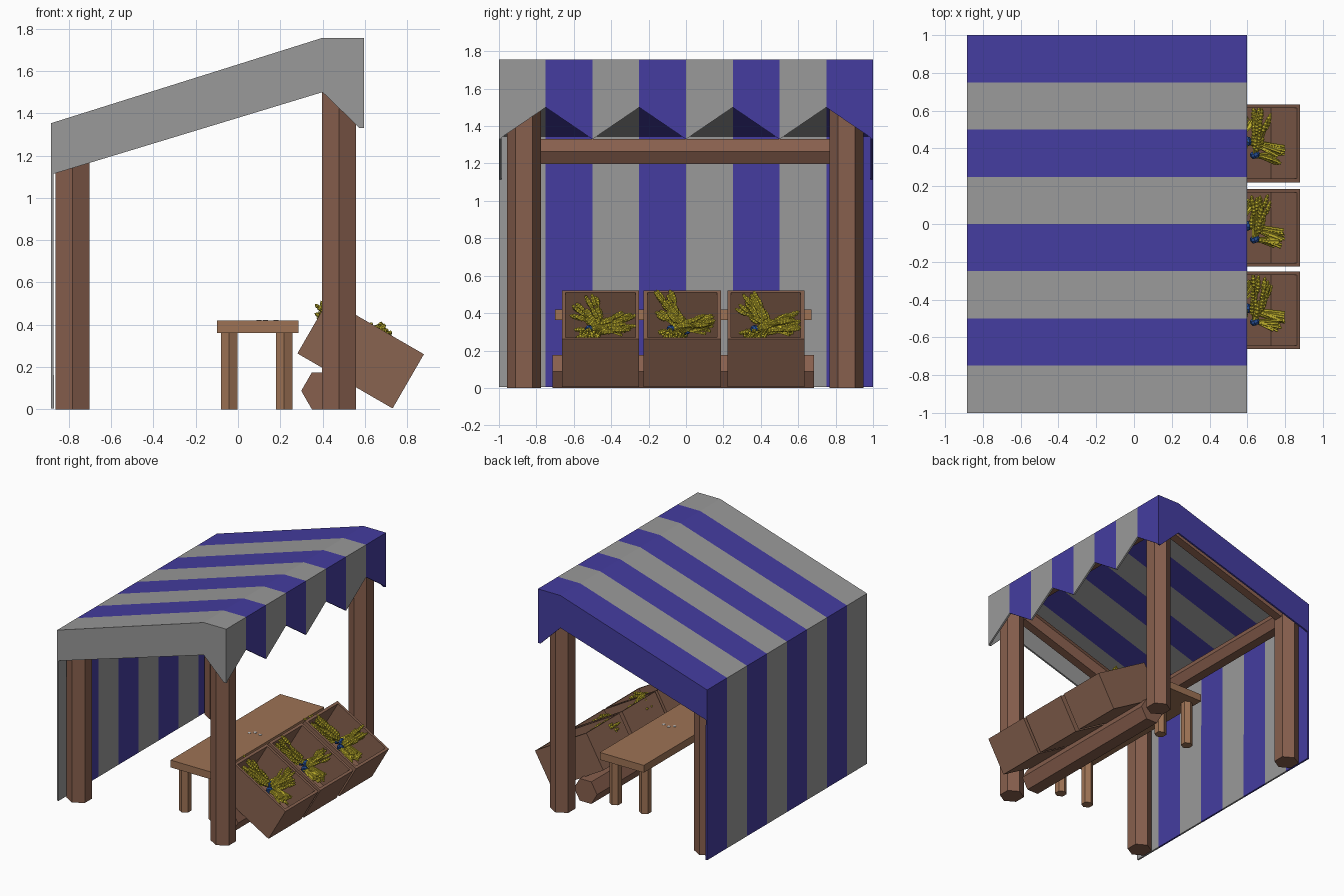
import bpy, bmesh, random
from math import cos, sin, pi, radians
from mathutils import Vector as V, Matrix

if "Cube" in bpy.data.objects:
    bpy.data.objects.remove(bpy.data.objects["Cube"])

random.seed(4)


def mat(name, rgb):
    m = bpy.data.materials.new(name)
    m.diffuse_color = (*rgb, 1)
    m.use_nodes = True
    m.node_tree.nodes["Principled BSDF"].inputs["Base Color"].default_value = m.diffuse_color
    return m


BLUE = mat("blue_cloth", (0.058, 0.046, 0.35))
GREY = mat("grey_cloth", (0.32, 0.32, 0.32))
WOOD = mat("post_wood", (0.245, 0.115, 0.075))
TABLE = mat("table_wood", (0.34, 0.17, 0.09))
CRATE = mat("crate_wood", (0.25, 0.125, 0.08))
WHEAT = mat("wheat", (0.60, 0.50, 0.03))
TIE = mat("tie", (0.02, 0.08, 0.32))


def finish(bm, name, material=None, thickness=0):
    me = bpy.data.meshes.new(name)
    bm.to_mesh(me)
    bm.free()
    ob = bpy.data.objects.new(name, me)
    bpy.context.collection.objects.link(ob)
    if material:
        me.materials.append(material)
    if thickness:
        s = ob.modifiers.new("thickness", "SOLIDIFY")
        s.thickness, s.offset = thickness, -1
    return ob


def spindle(bm, p, q, profile, n=6, ref=(0, 1, 0)):
    """Capped rings along p-q; profile holds (fraction, radius), ref points at a corner."""
    p, q, ref = V(p), V(q), V(ref)
    axis = (q - p).normalized()
    u = (ref - axis * ref.dot(axis)).normalized()
    w = axis.cross(u)
    rings = []
    for t, r in profile:
        c = p.lerp(q, t)
        rings.append([bm.verts.new(c + (u * cos(2 * pi * i / n) + w * sin(2 * pi * i / n)) * r)
                      for i in range(n)])
    for a, b in zip(rings, rings[1:]):
        for i in range(n):
            j = (i + 1) % n
            bm.faces.new((a[i], a[j], b[j], b[i]))
    bm.faces.new(rings[0][::-1])
    bm.faces.new(rings[-1])


def log(name, p, q, r, material, ref=(0, 1, 0)):
    bm = bmesh.new()
    spindle(bm, p, q, [(0, r), (1, r)], 6, ref)
    return finish(bm, name, material)


# Striped awning: back wall, sloped roof, flat ridge and zigzag front valance
cloth = [bmesh.new(), bmesh.new()]
for k in range(8):
    bm = cloth[k % 2]
    rows = []
    for e in (k, k + 1):
        y = -1 + e * 0.25
        hem = 1.5 if e % 2 else 1.33
        pts = [(-0.885, 0.005), (-0.885, 1.353), (0.4, 1.757), (0.597, 1.757), (0.597, hem)]
        rows.append([bm.verts.new((x, y, z)) for x, z in pts])
    a, b = rows
    for i in range(4):
        bm.faces.new((a[i], a[i + 1], b[i + 1], b[i]))
# Side valances: grey at the front, blue at the back
flap = [(-0.885, 1.353, 1.11), (0.4, 1.757, 1.5), (0.575, 1.757, 1.33), (0.597, 1.757, 1.33)]
for bm, y in zip(cloth, (-1, 1)):
    top = [bm.verts.new((x, y, t)) for x, t, _ in flap]
    low = [bm.verts.new((x, y, l)) for x, _, l in flap]
    for i in range(3):
        f = (low[i], low[i + 1], top[i + 1], top[i])
        bm.faces.new(f if y < 0 else f[::-1])
finish(cloth[0], "grey_awning_stripes", GREY, 0.014)
finish(cloth[1], "blue_awning_stripes", BLUE, 0.014)

# Hexagonal posts and roof beams
FX, BX = 0.478, -0.783
for side, y in (("front", -0.866), ("back", 0.858)):
    log(side + "_tall_post", (FX, y, 0), (FX, y, 1.70), 0.092, WOOD)
    log(side + "_short_post", (BX, y, 0), (BX, y, 1.345), 0.092, WOOD)
    log(side + "_side_beam", (BX, y, 1.265), (FX, y, 1.66), 0.07, WOOD)
log("low_cross_beam", (BX, -0.86, 1.263), (BX, 0.86, 1.263), 0.077, WOOD, (1, 0, 0))
log("high_cross_beam", (FX, -0.86, 1.65), (FX, 0.86, 1.65), 0.077, WOOD, (1, 0, 0))

# Log propping up the crates
log("support_log", (0.40, -0.715, 0.0875), (0.40, 0.685, 0.0875), 0.101, WOOD, (1, 0, 0))


def box(name, centre, size, material, tilt=0, open_top=0):
    bm = bmesh.new()
    bmesh.ops.create_cube(bm, size=1, matrix=Matrix.Diagonal((*size, 1)))
    if open_top:
        lid = max(bm.faces, key=lambda f: f.calc_center_median().z)
        bmesh.ops.delete(bm, geom=[lid], context="FACES_ONLY")
    ob = finish(bm, name, material, open_top)
    ob.location = centre
    ob.rotation_euler.y = radians(tilt)
    return ob


# Table with four legs
box("table_top", (0.093, -0.015, 0.391), (0.385, 1.37, 0.058), TABLE)
for i, x in enumerate((-0.042, 0.218)):
    for j, y in enumerate((-0.6, 0.57)):
        log(f"table_leg_{i}{j}", (x, y, 0), (x, y, 0.37), 0.045, TABLE)

# Loose coins on the table
coins = bmesh.new()
for x, y in ((0.10, 0.0), (0.13, 0.03), (0.18, 0.02)):
    spindle(coins, (x, y, 0.419), (x, y, 0.423), [(0, 0.012), (1, 0.012)], 8)
finish(coins, "coins")

EAR = [(0, 0.005), (0.12, 0.013), (0.24, 0.009), (0.36, 0.015), (0.48, 0.010),
       (0.6, 0.014), (0.72, 0.008), (0.84, 0.010), (1, 0.001)]
REF = (0.3, 0.5, 0.8)


def sheaf(bm, ties, knot, heads, butts, count, spread):
    """Stalks fanning out through a knot, each with jagged ears of grain."""
    knot, heads, butts = V(knot), V(heads), V(butts)
    jitter = lambda s: V([random.uniform(-s, s) for _ in range(3)])
    for _ in range(count):
        mid = knot + jitter(0.012)
        tip = heads + jitter(spread)
        spindle(bm, butts + jitter(0.03), mid, [(0, 0.008), (1, 0.005)], 5, REF)
        spindle(bm, mid, tip, [(0, 0.005), (1, 0.004)], 5, REF)
        # One ear at the tip, one lower on the stalk
        along = (tip - mid).normalized() * 0.08
        spindle(bm, tip - along * 0.6, tip + along * 0.4, EAR, 6, REF)
        low = mid.lerp(tip, random.uniform(0.15, 0.4)) + jitter(0.015)
        spindle(bm, low, low + along, EAR, 6, REF)
    d = (heads - butts).normalized() * 0.014
    spindle(ties, knot - d, knot + d, [(0, 0.022), (0.5, 0.027), (1, 0.022)], 8, REF)


# Tilted open crates, each holding tied sheaves of wheat
for i, y in enumerate((-0.457, -0.02, 0.427)):
    box(f"crate_{i}", (0.58, y, 0.2625), (0.52, 0.412, 0.296), CRATE, 30, 0.028)
    stalks, ties = bmesh.new(), bmesh.new()
    sheaf(stalks, ties, (0.60, y + 0.01, 0.32), (0.45, y - 0.08, 0.44),
          (0.77, y - 0.04, 0.27), 24, 0.065)
    sheaf(stalks, ties, (0.64, y - 0.06, 0.31), (0.67, y + 0.12, 0.35),
          (0.76, y - 0.08, 0.27), 16, 0.05)
    sheaf(stalks, ties, (0.55, y + 0.02, 0.31), (0.385, y - 0.08, 0.275),
          (0.62, y + 0.13, 0.31), 12, 0.045)
    finish(stalks, f"wheat_sheaves_{i}", WHEAT)
    finish(ties, f"sheaf_ties_{i}", TIE)
